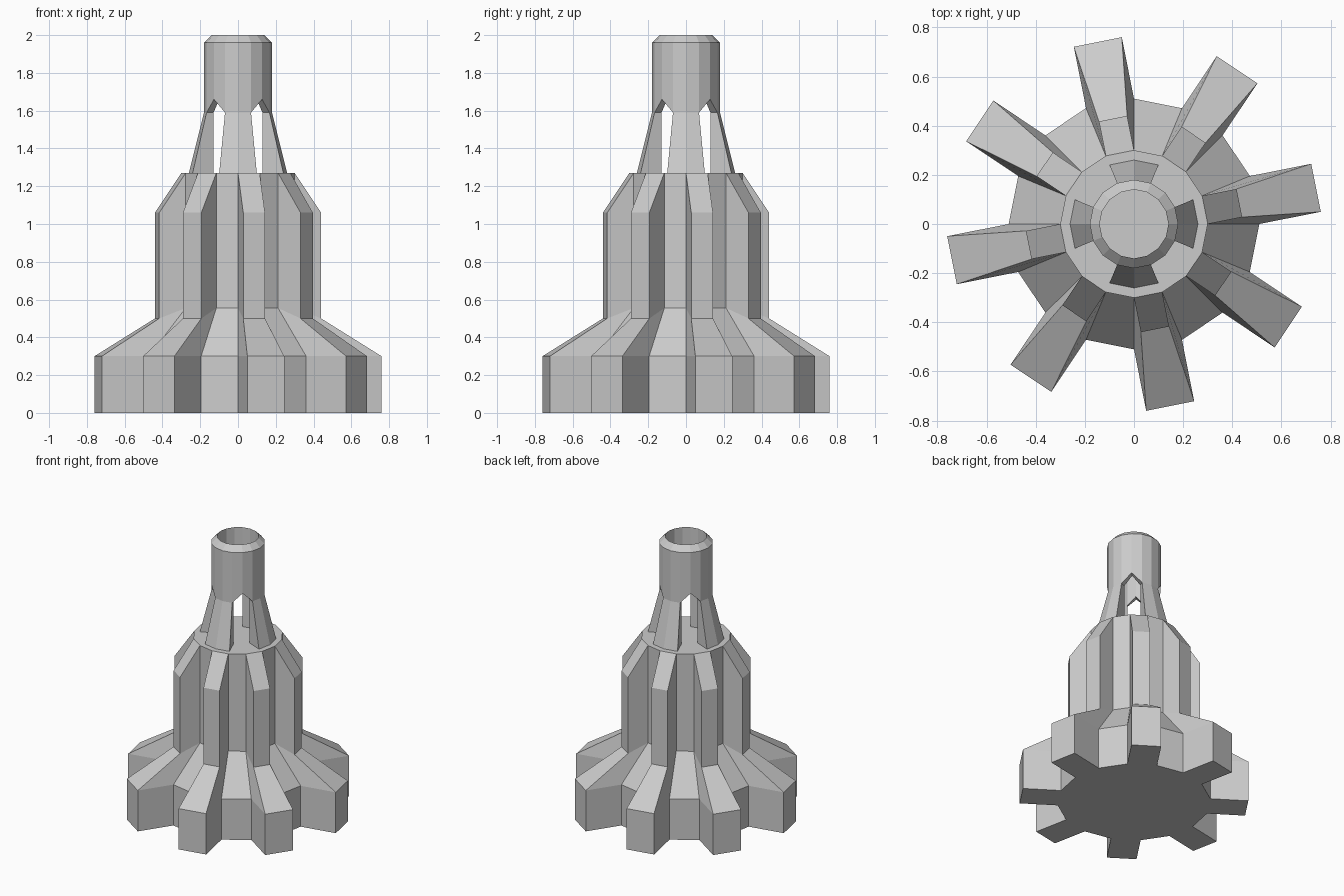
import bpy, bmesh, math

if "Cube" in bpy.data.objects:
    bpy.data.objects.remove(bpy.data.objects["Cube"])

N = 16
STEP = 2 * math.pi / N


def polar(r, k, z):
    a = k * STEP
    return (r * math.cos(a), r * math.sin(a), z)


def finish(bm, name):
    bmesh.ops.remove_doubles(bm, verts=bm.verts, dist=1e-5)
    bmesh.ops.recalc_face_normals(bm, faces=bm.faces)
    me = bpy.data.meshes.new(name)
    bm.to_mesh(me)
    bm.free()
    ob = bpy.data.objects.new(name, me)
    bpy.context.collection.objects.link(ob)
    return ob


# Ribbed body: 16-sided core, every second face pushed straight out as a rib
core = [(0.51, 0), (0.51, 0.3), (0.30, 0.555), (0.30, 1.27)]      # corner radius, z
rib = [(0.755, 0), (0.755, 0.3), (0.437, 0.5), (0.437, 1.06)]     # face distance, z

bm = bmesh.new()
cols = [[bm.verts.new(polar(r, k, z)) for r, z in core] for k in range(N)]
bottom = []
for k in range(N):
    a, b = cols[k], cols[(k + 1) % N]
    bottom.append(a[0])
    if k % 2:
        for i in range(3):
            bm.faces.new((a[i], b[i], b[i + 1], a[i + 1]))
        continue
    mid = (k + 0.5) * STEP
    oa, ob = [], []
    for (r, _), (d, z) in zip(core, rib):
        hw = r * math.sin(STEP / 2)
        for side, out in ((-1, oa), (1, ob)):
            out.append(bm.verts.new((d * math.cos(mid) - side * hw * math.sin(mid),
                                     d * math.sin(mid) + side * hw * math.cos(mid), z)))
    for i in range(3):
        bm.faces.new((oa[i], ob[i], ob[i + 1], oa[i + 1]))
        bm.faces.new((a[i], oa[i], oa[i + 1], a[i + 1]))
        bm.faces.new((ob[i], b[i], b[i + 1], ob[i + 1]))
    bm.faces.new((oa[3], ob[3], b[3], a[3]))
    bottom += [oa[0], ob[0]]
bm.faces.new(bottom[::-1])
bm.faces.new([c[3] for c in cols])
finish(bm, "ribbed_body")

# Hollow spout on four flared struts, with pointed arches between them
bm = bmesh.new()
cols = []
for k in range(N):
    arch = 1.66 if k % 4 == 2 else 1.59
    prof = [(0.26, 1.27), (0.18, arch), (0.18, 1.96), (0.14, 2.0), (0.14, arch), (0.14, 1.27)]
    cols.append([bm.verts.new(polar(r, k, z)) for r, z in prof])
for k in range(N):
    a, b = cols[k], cols[(k + 1) % N]
    strut = k % 4 in (3, 0)
    for i in (range(5) if strut else range(1, 4)):
        bm.faces.new((a[i], b[i], b[i + 1], a[i + 1]))
    if not strut:
        bm.faces.new((a[4], b[4], b[1], a[1]))      # arch underside
    if k % 4 in (1, 3):
        bm.faces.new((a[0], a[1], a[4], a[5]))      # strut side wall
bmesh.ops.delete(bm, geom=[v for v in bm.verts if not v.link_faces], context='VERTS')
finish(bm, "spout_with_struts")
